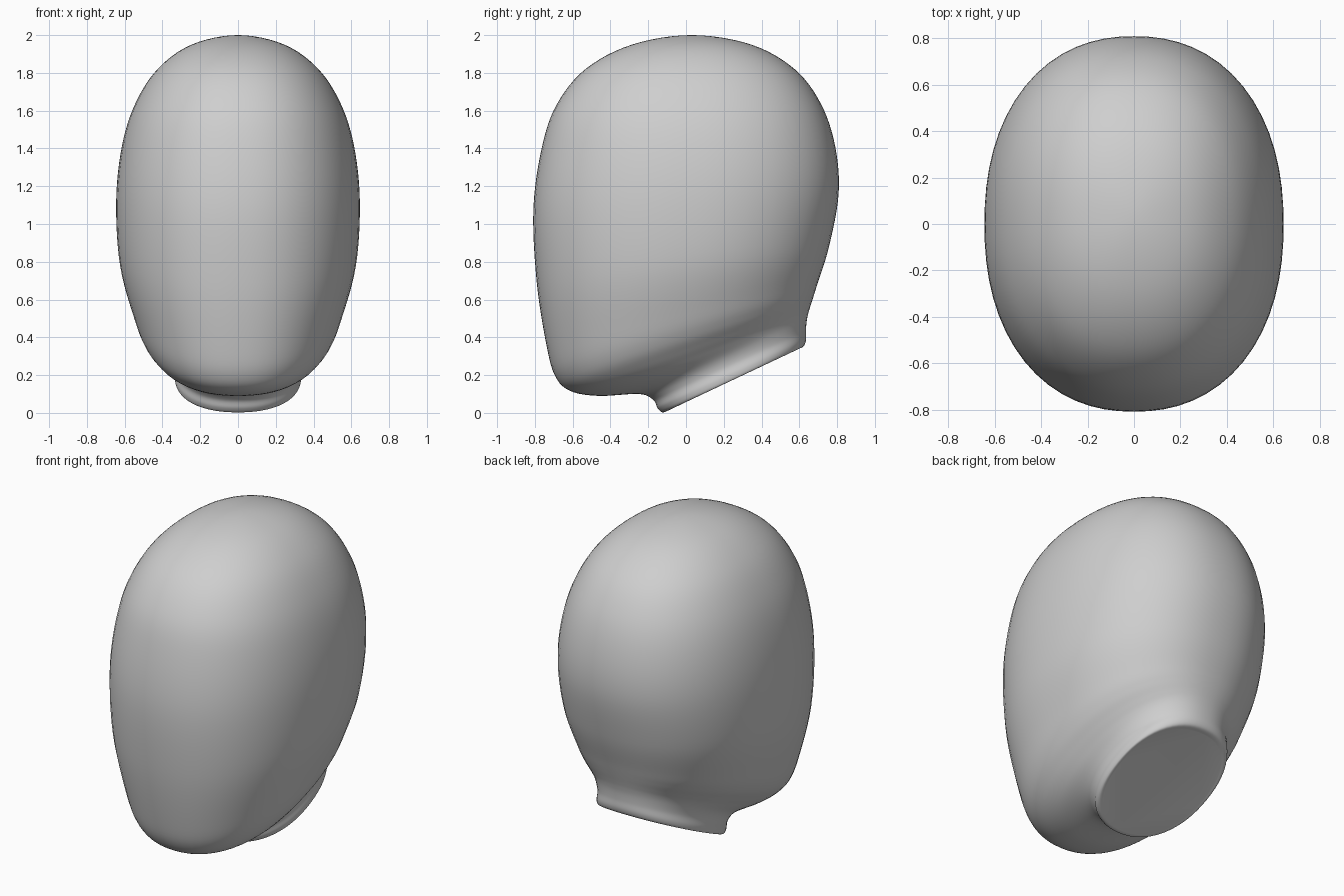
import bpy, bmesh, math

cube = bpy.data.objects.get("Cube")
if cube:
    bpy.data.objects.remove(cube, do_unlink=True)

SIDES = 64
STEPS = 6
FULLNESS = 2.22  # 2 gives plain ellipses, more gives fuller ovals

# Key sections, crown to neck: front y, front z, back y, back z, half width
KEYS = [
    (0.03, 2.0, 0.03, 2.0, 0.0),
    (-0.285, 1.95, 0.345, 1.95, 0.245),
    (-0.53, 1.822, 0.575, 1.82, 0.425),
    (-0.683, 1.635, 0.715, 1.635, 0.545),
    (-0.762, 1.41, 0.79, 1.41, 0.615),
    (-0.808, 1.08, 0.808, 1.16, 0.645),
    (-0.79, 0.69, 0.757, 0.88, 0.625),
    (-0.737, 0.35, 0.695, 0.68, 0.55),
    (-0.69, 0.19, 0.673, 0.61, 0.50),
    (-0.61, 0.115, 0.657, 0.56, 0.445),
    (-0.46, 0.09, 0.647, 0.525, 0.395),
    (-0.25, 0.10, 0.639, 0.485, 0.35),
    (-0.175, 0.07, 0.635, 0.435, 0.332),
    (-0.15, 0.025, 0.635, 0.385, 0.336),
    (-0.125, 0.003, 0.622, 0.352, 0.33),
    (-0.095, 0.012, 0.59, 0.338, 0.31),
]


def spline(a, b, c, d, t):
    """Smooth curve from b to c, applied to every section value."""
    return [0.5 * (2 * q + (r - p) * t + (2 * p - 5 * q + 4 * r - s) * t * t
                   + (3 * q - p - 3 * r + s) * t ** 3)
            for p, q, r, s in zip(a, b, c, d)]


def oval(k):
    """Point k of a unit oval that is slightly fuller than a circle."""
    a = math.tau * k / SIDES
    x, y = math.sin(a), -math.cos(a)
    r = (abs(x) ** FULLNESS + abs(y) ** FULLNESS) ** (-1 / FULLNESS)
    return x * r, y * r


def make_material(name, value):
    mat = bpy.data.materials.new(name)
    mat.use_nodes = True
    color = (value, value, value, 1)
    mat.diffuse_color = color
    mat.node_tree.nodes["Principled BSDF"].inputs["Base Color"].default_value = color
    return mat


# Refine the key sections; the crown continues as its own mirror image
fy, fz, by, bz, w = KEYS[1]
padded = [(by, bz, fy, fz, -w)] + KEYS + [KEYS[-1]]
sections = []
for i in range(len(KEYS) - 1):
    for s in range(1, STEPS + 1):
        sections.append(spline(*padded[i:i + 4], s / STEPS))

# Head: tilted oval rings joined into one skin
bm = bmesh.new()
rings = []
for fy, fz, by, bz, w in sections:
    ring = []
    for k in range(SIDES):
        x, y = oval(k)
        f = (1 + y) / 2
        ring.append(bm.verts.new((w * x, fy + (by - fy) * f, fz + (bz - fz) * f)))
    rings.append(ring)
crown = bm.verts.new((0, KEYS[0][0], KEYS[0][1]))
for k in range(SIDES):
    n = (k + 1) % SIDES
    bm.faces.new((crown, rings[0][k], rings[0][n]))
    for upper, lower in zip(rings, rings[1:]):
        bm.faces.new((upper[k], lower[k], lower[n], upper[n]))

# Flat neck cut
bm.faces.new(rings[-1])
bmesh.ops.recalc_face_normals(bm, faces=bm.faces)

mesh = bpy.data.meshes.new("head")
bm.to_mesh(mesh)
bm.free()
head = bpy.data.objects.new("head", mesh)
bpy.context.collection.objects.link(head)
mesh.materials.append(make_material("plain grey", 0.62))

bpy.context.view_layer.objects.active = head
head.select_set(True)
bpy.ops.object.shade_smooth()
